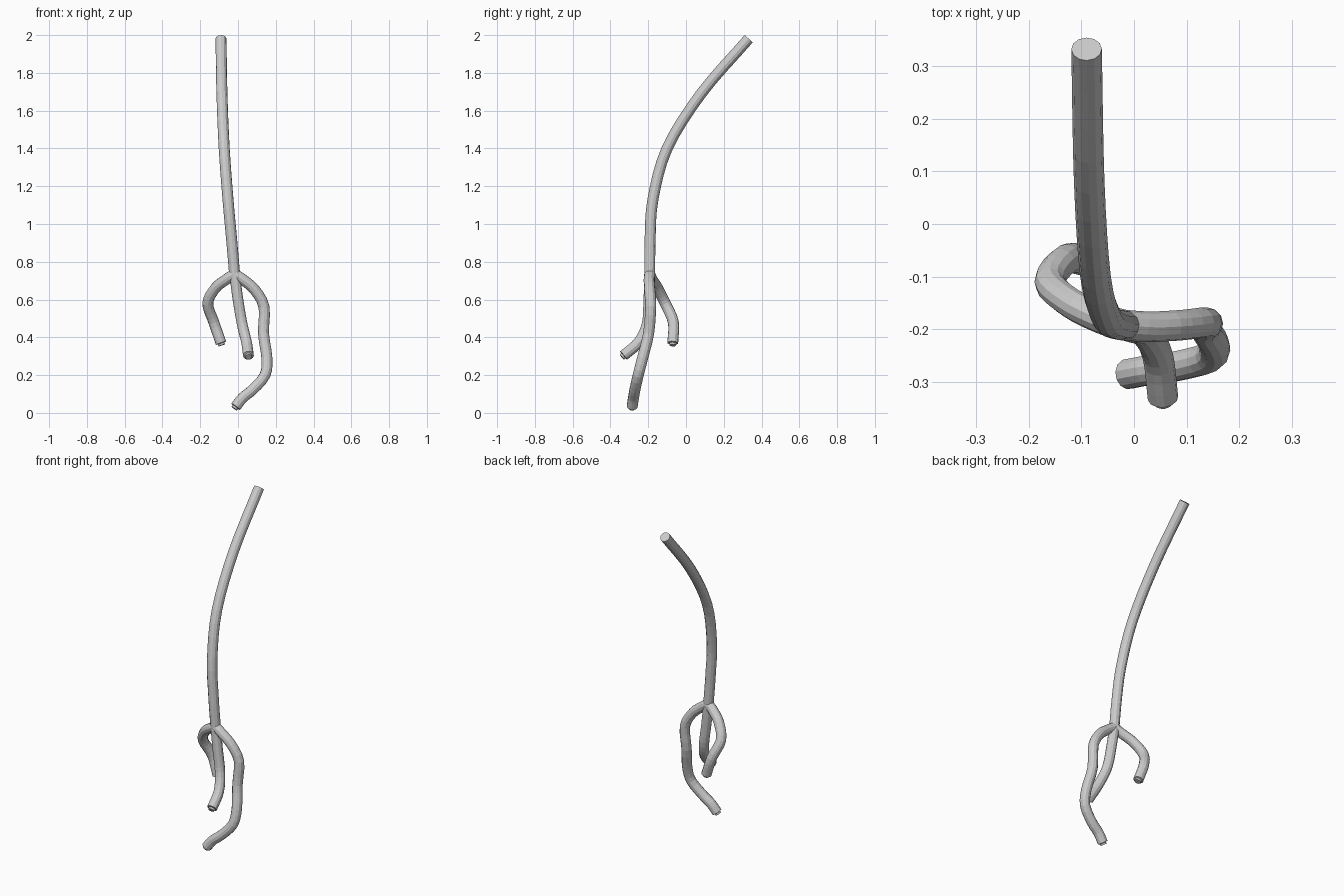
import bpy
from mathutils import Vector

if "Cube" in bpy.data.objects:
    bpy.data.objects.remove(bpy.data.objects["Cube"])

R = 0.029


def smooth_path(pts, steps):
    """Catmull-Rom samples through the given points."""
    p = [Vector(q) for q in pts]
    p = [2 * p[0] - p[1]] + p + [2 * p[-1] - p[-2]]
    out = []
    for i in range(1, len(p) - 2):
        a, b, c, d = p[i - 1:i + 3]
        for s in range(steps):
            t = s / steps
            out.append(0.5 * (2 * b + (c - a) * t + (2 * a - 5 * b + 4 * c - d) * t * t
                              + (3 * b - a - 3 * c + d) * t ** 3))
    return out + [p[-2]]


def tube(name, pts, steps=3, tip=False):
    path = [(q, 1.0) for q in smooth_path(pts, steps)]
    if tip:
        # narrow stub beyond the open end
        end = path[-1][0]
        d = (end - path[-2][0]).normalized()
        path += [(end + d * 0.002, 0.65), (end + d * 0.013, 0.6)]
    cu = bpy.data.curves.new(name, 'CURVE')
    cu.dimensions = '3D'
    cu.bevel_depth = R
    cu.bevel_resolution = 4
    cu.use_fill_caps = True
    sp = cu.splines.new('POLY')
    sp.points.add(len(path) - 1)
    for pt, (co, r) in zip(sp.points, path):
        pt.co = (*co, 1)
        pt.radius = r
    sp.use_smooth = False
    ob = bpy.data.objects.new(name, cu)
    bpy.context.collection.objects.link(ob)
    return ob


J = (-0.018, -0.192, 0.735)

# long bent stem
tube("stem", [(-0.09, 0.332, 1.981), (-0.085, 0.08, 1.69), (-0.073, -0.10, 1.40),
              (-0.053, -0.175, 1.13), (-0.034, -0.19, 0.92), J], 4)

# three roots spreading from the junction
tube("left_root", [J, (-0.06, -0.18, 0.708), (-0.12, -0.15, 0.66), (-0.16, -0.11, 0.58),
                   (-0.128, -0.067, 0.48), (-0.09, -0.07, 0.37)], 4, True)
tube("middle_root", [J, (0.0, -0.197, 0.60), (0.022, -0.206, 0.47),
                     (0.045, -0.25, 0.375), (0.055, -0.33, 0.304)], 4, True)
tube("right_root", [J, (0.03, -0.195, 0.703), (0.09, -0.192, 0.65), (0.138, -0.187, 0.56),
                    (0.135, -0.198, 0.42), (0.153, -0.23, 0.29), (0.143, -0.253, 0.20),
                    (0.08, -0.27, 0.125), (0.025, -0.278, 0.08), (-0.012, -0.285, 0.033)], 3, True)
